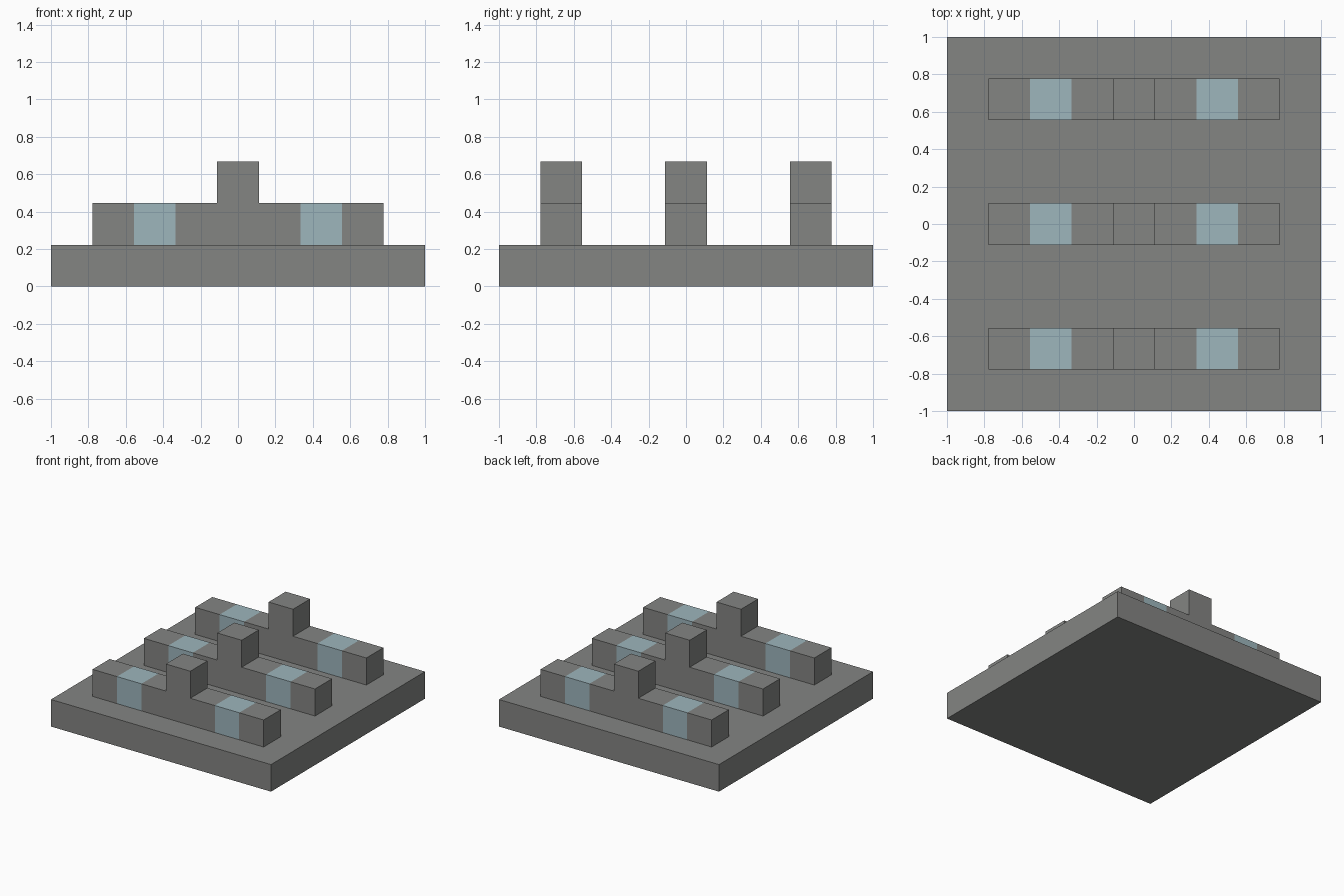
import bpy, bmesh
from mathutils import Vector

U = 2 / 9  # one block of the layout

cube = bpy.data.objects.get("Cube")
if cube:
    bpy.data.objects.remove(cube, do_unlink=True)


def material(name, rgb):
    mat = bpy.data.materials.new(name)
    mat.use_nodes = True
    mat.diffuse_color = (*rgb, 1)
    bsdf = mat.node_tree.nodes["Principled BSDF"]
    bsdf.inputs["Base Color"].default_value = (*rgb, 1)
    bsdf.inputs["Roughness"].default_value = 0.9
    return mat


stone = material("stone grey", (0.23, 0.233, 0.226))
glass = material("pale blue", (0.34, 0.466, 0.505))


def finish(name, bm, mats):
    bmesh.ops.recalc_face_normals(bm, faces=bm.faces)
    mesh = bpy.data.meshes.new(name)
    bm.to_mesh(mesh)
    bm.free()
    for mat in mats:
        mesh.materials.append(mat)
    obj = bpy.data.objects.new(name, mesh)
    bpy.context.collection.objects.link(obj)
    return obj


# Square base slab
bm = bmesh.new()
bmesh.ops.create_cube(bm, size=U)
bmesh.ops.scale(bm, vec=(9, 9, 1), verts=bm.verts)
bmesh.ops.translate(bm, vec=(0, 0, U / 2), verts=bm.verts)
finish("base_slab", bm, [stone])


def ridge(name, y):
    """Low bar of seven blocks with a raised centre block, extruded in depth."""
    bm = bmesh.new()
    cells = [(i, 1) for i in range(-3, 4)] + [(0, 2)]
    for i, k in cells:
        corners = [(i - .5, k), (i + .5, k), (i + .5, k + 1), (i - .5, k + 1)]
        bm.faces.new([bm.verts.new((x * U, (y - .5) * U, z * U)) for x, z in corners])
    bmesh.ops.remove_doubles(bm, verts=bm.verts, dist=0.001)
    out = bmesh.ops.extrude_face_region(bm, geom=bm.faces[:])
    moved = [g for g in out["geom"] if isinstance(g, bmesh.types.BMVert)]
    bmesh.ops.translate(bm, vec=Vector((0, U, 0)), verts=moved)
    # Pale blue bands two blocks either side of the centre
    for face in bm.faces:
        offset = abs(face.calc_center_median().x) / U
        face.material_index = int(abs(offset - 2) < 0.3)
    finish(name, bm, [stone, glass])


# Three matching ridges, front to back
for name, y in (("front_ridge", -3), ("middle_ridge", 0), ("back_ridge", 3)):
    ridge(name, y)
